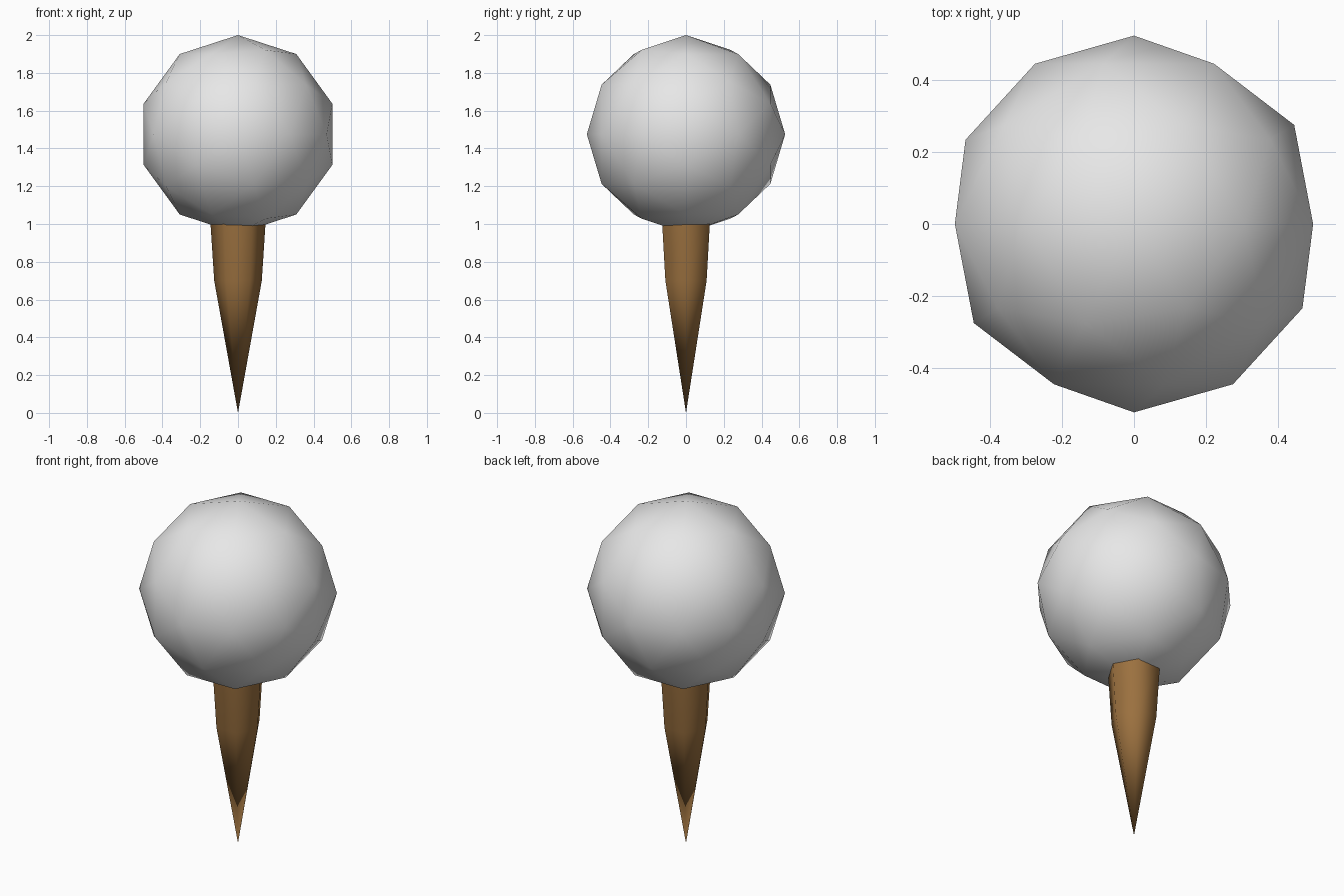
import bpy
import bmesh
import math
from mathutils import Matrix

old = bpy.data.objects.get("Cube")
if old:
    bpy.data.objects.remove(old, do_unlink=True)


def material(name, rgb):
    mat = bpy.data.materials.new(name)
    mat.use_nodes = True
    mat.diffuse_color = (*rgb, 1)
    mat.node_tree.nodes["Principled BSDF"].inputs["Base Color"].default_value = (*rgb, 1)
    return mat


def finish(bm, name, mat, angle):
    bmesh.ops.recalc_face_normals(bm, faces=bm.faces)
    mesh = bpy.data.meshes.new(name)
    bm.to_mesh(mesh)
    bm.free()
    mesh.materials.append(mat)
    obj = bpy.data.objects.new(name, mesh)
    bpy.context.collection.objects.link(obj)
    bpy.ops.object.select_all(action="DESELECT")
    obj.select_set(True)
    bpy.context.view_layer.objects.active = obj
    bpy.ops.object.shade_smooth_by_angle(angle=math.radians(angle))
    return obj


# Round head: a low-poly ball lying on its side
RADIUS = 0.525
bm = bmesh.new()
turn = Matrix.Translation((0, 0, 2 - RADIUS)) @ Matrix.Rotation(math.pi / 2, 4, "X")
bmesh.ops.create_icosphere(bm, subdivisions=2, radius=RADIUS, matrix=turn)
finish(bm, "round_head", material("light grey", (0.8, 0.8, 0.8)), 180)

# Pointed stake: six sides, slight taper, then down to a single tip
SIDES = 6
bm = bmesh.new()
rings = []
for radius, z in ((0.126, 0.7), (0.148, 1.04)):
    angles = [math.tau * i / SIDES for i in range(SIDES)]
    rings.append([bm.verts.new((radius * math.cos(a), radius * math.sin(a), z)) for a in angles])
low, high = rings
tip = bm.verts.new((0, 0, 0))
for i in range(SIDES):
    j = (i + 1) % SIDES
    bm.faces.new((low[i], low[j], high[j], high[i]))
    bm.faces.new((tip, low[j], low[i]))
bm.faces.new(high)
finish(bm, "pointed_stake", material("wood brown", (0.33, 0.165, 0.05)), 75)
